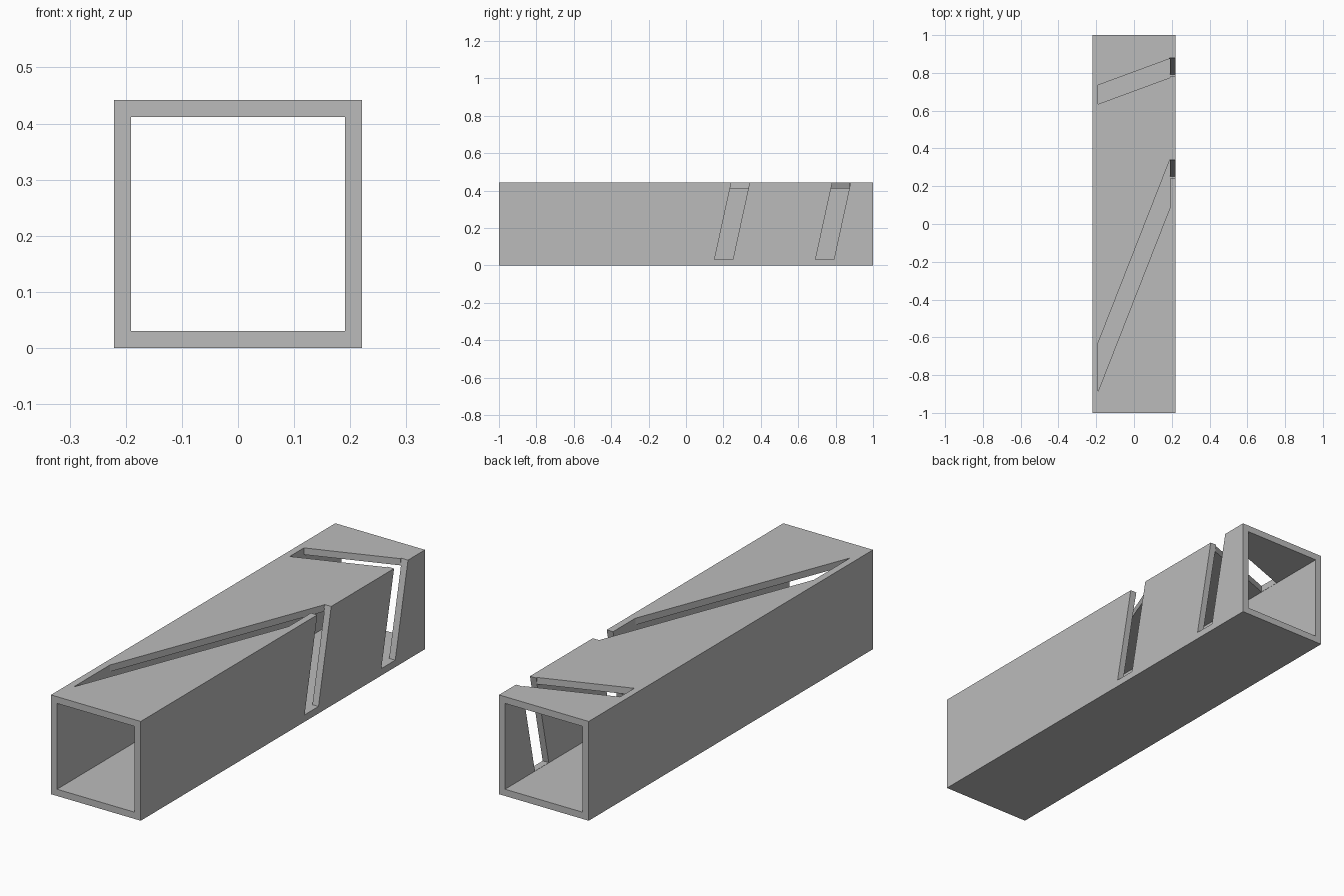
import bpy
import bmesh
from mathutils import Vector

default = bpy.data.objects.get("Cube")
if default:
    bpy.data.objects.remove(default, do_unlink=True)

HALF, WALL, HEIGHT = 0.221, 0.03, 0.442
INNER = HALF - WALL

gray = bpy.data.materials.new("plain gray")
gray.use_nodes = True
color = (0.5, 0.5, 0.5, 1)
gray.diffuse_color = color
gray.node_tree.nodes["Principled BSDF"].inputs["Base Color"].default_value = color


def prism(name, outline, sweep):
    """Sweep a flat outline along a vector into a closed solid."""
    bm = bmesh.new()
    face = bm.faces.new([bm.verts.new(p) for p in outline])
    result = bmesh.ops.extrude_face_region(bm, geom=[face], use_keep_orig=True)
    moved = [g for g in result["geom"] if isinstance(g, bmesh.types.BMVert)]
    bmesh.ops.translate(bm, verts=moved, vec=Vector(sweep))
    bmesh.ops.recalc_face_normals(bm, faces=bm.faces)
    mesh = bpy.data.meshes.new(name)
    bm.to_mesh(mesh)
    bm.free()
    mesh.materials.append(gray)
    obj = bpy.data.objects.new(name, mesh)
    bpy.context.collection.objects.link(obj)
    return obj


def rectangle(half, low, high, y):
    return [(-half, y, low), (half, y, low), (half, y, high), (-half, y, high)]


def top_slot(name, left, right, width):
    """Slanted slot through the top wall; left and right are its far y ends."""
    x, z = INNER - 0.001, HEIGHT - WALL - 0.05
    outline = [(-x, left - width, z), (x, right - width, z),
               (x, right, z), (-x, left, z)]
    return prism(name, outline, (0, 0, 0.2))


def side_slot(name, top_y):
    """Leaning slot through the side wall, open at the top edge."""
    x, width, lean = INNER - 0.003, 0.098, 0.218
    low, high = WALL + 0.001, HEIGHT + 0.1
    y_low, y_high = (top_y + lean * (z - HEIGHT) for z in (low, high))
    outline = [(x, y_low - width, low), (x, y_low, low),
               (x, y_high, high), (x, y_high - width, high)]
    return prism(name, outline, (0.1, 0, 0))


# Square tube, open at both ends
tube = prism("square_tube", rectangle(HALF, 0, HEIGHT, -1), (0, 2, 0))
cutters = [
    prism("bore_cutter", rectangle(INNER, WALL, HEIGHT - WALL, -1.1), (0, 2.2, 0)),
    top_slot("long_top_slot_cutter", -0.63, 0.34, 0.255),
    top_slot("short_top_slot_cutter", 0.735, 0.875, 0.1),
    side_slot("front_side_slot_cutter", 0.34),
    side_slot("back_side_slot_cutter", 0.88),
]

# Cut the bore and slots
for cutter in cutters:
    mod = tube.modifiers.new(cutter.name, "BOOLEAN")
    mod.operation = "DIFFERENCE"
    mod.solver = "EXACT"
    mod.object = cutter

# Keep the cut result and discard the cutters
graph = bpy.context.evaluated_depsgraph_get()
cut_mesh = bpy.data.meshes.new_from_object(tube.evaluated_get(graph))
tube.modifiers.clear()
tube.data = cut_mesh
for cutter in cutters:
    bpy.data.objects.remove(cutter, do_unlink=True)
